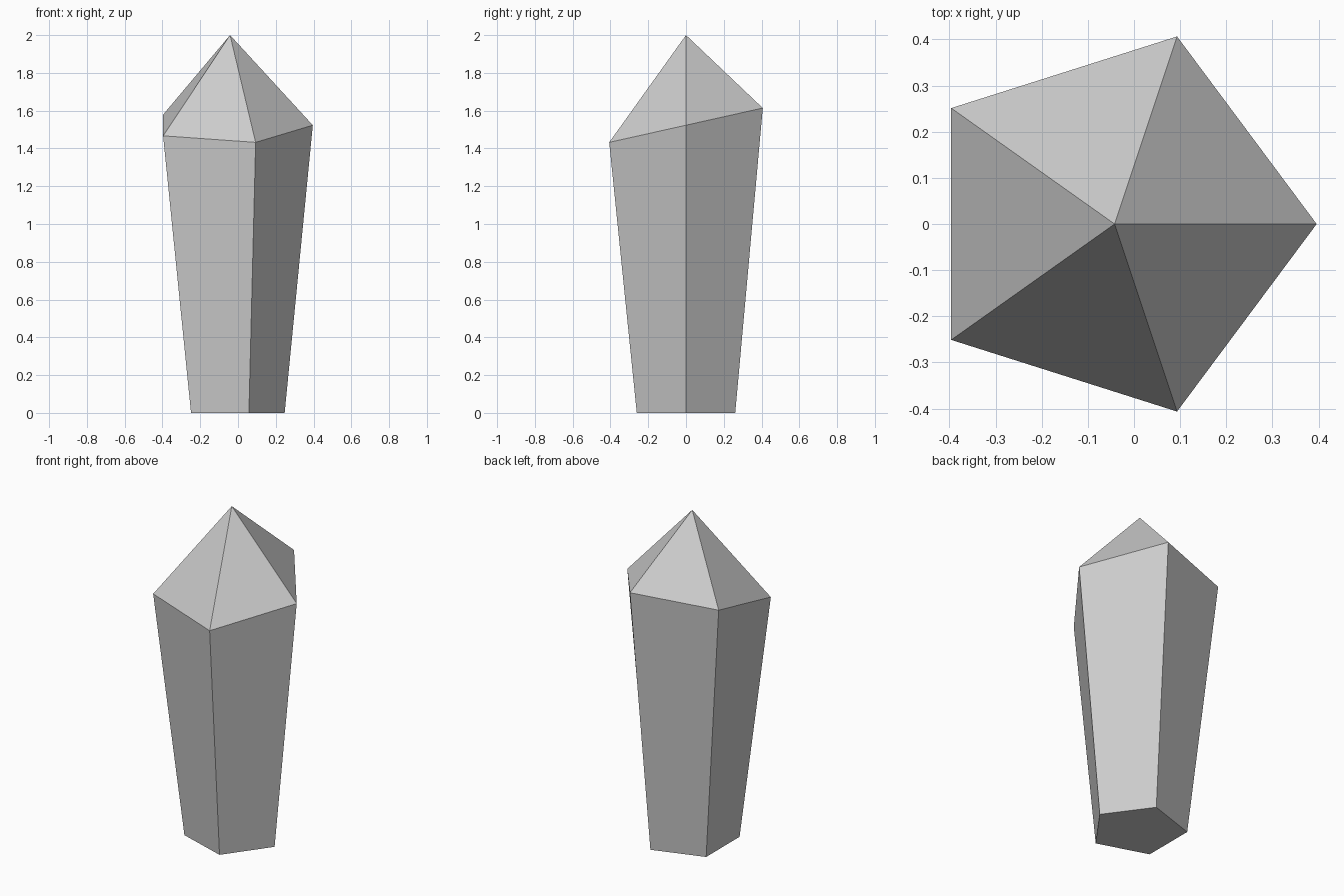
import bpy, bmesh, math

if "Cube" in bpy.data.objects:
    bpy.data.objects.remove(bpy.data.objects["Cube"])

SIDES = 5


def ring(bm, radius, cx, z, tilt=0.0):
    """Regular polygon ring, tilted about the x axis through its centre."""
    verts = []
    for i in range(SIDES):
        a = 2 * math.pi * i / SIDES
        y = radius * math.sin(a)
        verts.append(bm.verts.new((cx + radius * math.cos(a),
                                   y * math.cos(tilt),
                                   z + y * math.sin(tilt))))
    return verts


bm = bmesh.new()

# Base and tilted shoulder of the crystal, with its pointed tip
base = ring(bm, 0.274, -0.027, 0.0)
shoulder = ring(bm, 0.438, -0.042, 1.523, math.radians(12.6))
tip = bm.verts.new((-0.042, 0, 2.0))

# Bottom cap, flared sides and tip facets
bm.faces.new(base[::-1])
for i in range(SIDES):
    j = (i + 1) % SIDES
    bm.faces.new((base[i], base[j], shoulder[j], shoulder[i]))
    bm.faces.new((shoulder[i], shoulder[j], tip))
bmesh.ops.recalc_face_normals(bm, faces=bm.faces)

mesh = bpy.data.meshes.new("crystal")
bm.to_mesh(mesh)
bm.free()
crystal = bpy.data.objects.new("crystal", mesh)
bpy.context.collection.objects.link(crystal)
